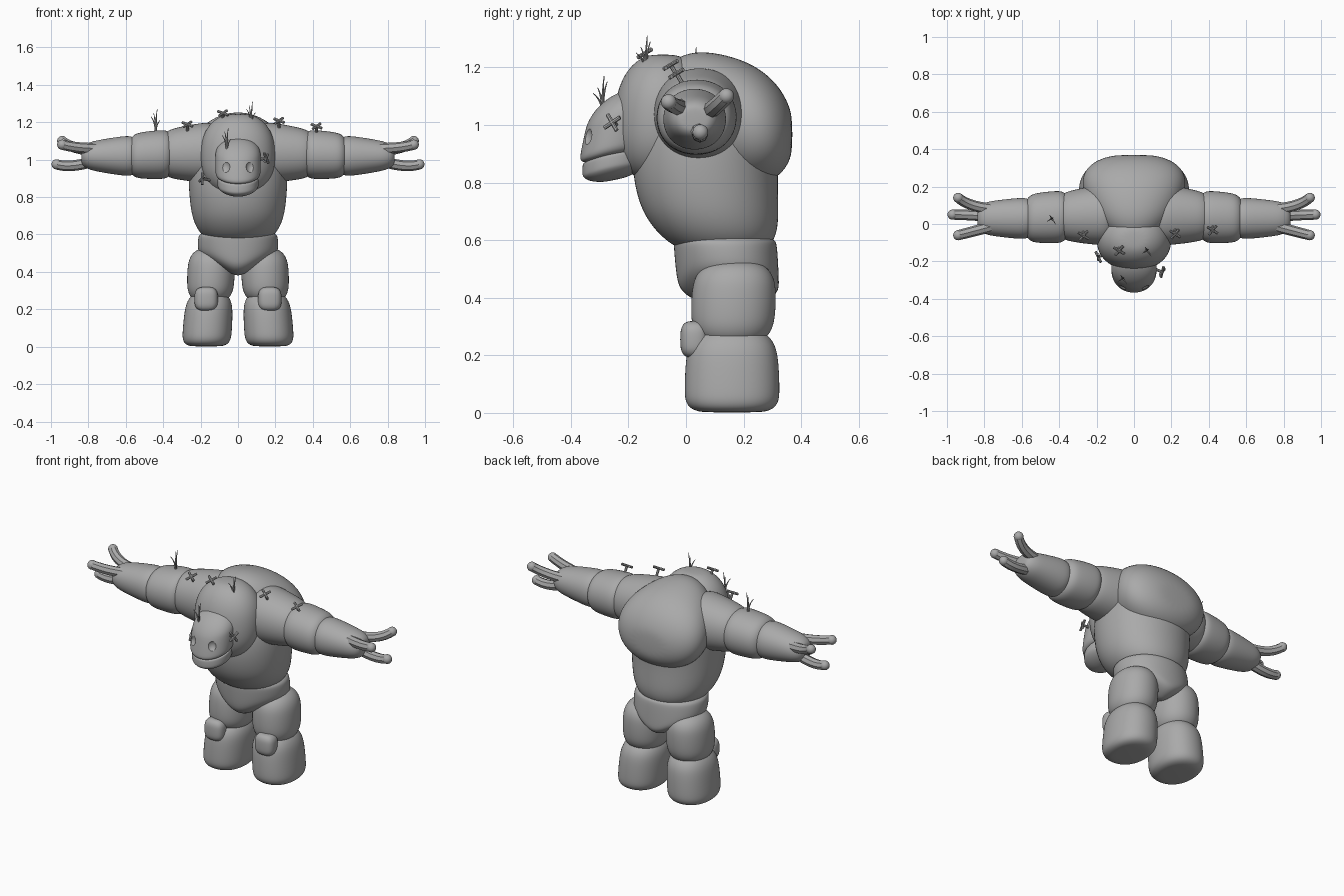
import bpy, bmesh, math
from mathutils import Vector

if "Cube" in bpy.data.objects:
    bpy.data.objects.remove(bpy.data.objects["Cube"])

GREY = (0.4, 0.4, 0.4, 1)
stone = bpy.data.materials.new("stone grey")
stone.use_nodes = True
stone.diffuse_color = GREY
stone.node_tree.nodes["Principled BSDF"].inputs["Base Color"].default_value = GREY


def select(obj):
    bpy.ops.object.select_all(action="DESELECT")
    obj.select_set(True)
    bpy.context.view_layer.objects.active = obj


def finish(obj):
    """Apply modifiers, then colour and smooth the object."""
    select(obj)
    for modifier in list(obj.modifiers):
        bpy.ops.object.modifier_apply(modifier=modifier.name)
    obj.data.materials.clear()
    obj.data.materials.append(stone)
    bpy.ops.object.shade_smooth_by_angle(angle=math.radians(40))


def signed_power(value, exponent):
    return math.copysign(abs(value) ** exponent, value)


def pod(name, axis, start, end, radii, end_radii=None, full=(3, 3), bow=0, square=0.95, warp=None):
    """Swollen body between two points: tapering radii, and a cap fullness for each end.
    The centre line can bow along y; square flattens the sides of the cross-section."""
    start, end = Vector(start), Vector(end)
    across = [Vector(v) for v in ((1, 0, 0), (0, 1, 0), (0, 0, 1))]
    del across["xyz".index(axis)]
    first, last = Vector(radii), Vector(end_radii or radii)
    sides, steps = 16, 14
    bm = bmesh.new()
    rings = []
    for step in range(1, steps):
        theta = math.pi * step / steps
        cap = 2 / full[0 if step * 2 < steps else 1]
        t = (1 - signed_power(math.cos(theta), cap)) / 2
        centre = start.lerp(end, t) + Vector((0, bow * math.sin(math.pi * t), 0))
        size = first.lerp(last, t) * math.sin(theta) ** cap * 1.025
        ring = []
        for i in range(sides):
            turn = math.tau * i / sides
            point = (centre + across[0] * size.x * signed_power(math.cos(turn), square)
                     + across[1] * size.y * signed_power(math.sin(turn), square))
            if warp:
                warp(point)
            ring.append(bm.verts.new(point))
        rings.append(ring)
    for low, high in zip(rings, rings[1:]):
        for i in range(sides):
            j = (i + 1) % sides
            bm.faces.new((low[i], low[j], high[j], high[i]))
    bm.faces.new(rings[0])
    bm.faces.new(rings[-1])
    bmesh.ops.recalc_face_normals(bm, faces=bm.faces)
    mesh = bpy.data.meshes.new(name)
    bm.to_mesh(mesh)
    bm.free()
    obj = bpy.data.objects.new(name, mesh)
    bpy.context.collection.objects.link(obj)
    obj.modifiers.new("round", "SUBSURF").levels = 2
    return obj


def tube(name, strands, radius, tip=1.0):
    """Round strands along curved paths, tapering towards the tip."""
    curve = bpy.data.curves.new(name, "CURVE")
    curve.dimensions = "3D"
    curve.bevel_depth, curve.bevel_resolution = radius, 2
    curve.resolution_u, curve.use_fill_caps = 6, True
    for path in strands:
        spline = curve.splines.new("NURBS")
        spline.points.add(len(path) - 1)
        for i, (point, place) in enumerate(zip(spline.points, path)):
            point.co = (*place, 1)
            point.radius = 1 + (tip - 1) * i / (len(path) - 1)
        spline.use_endpoint_u, spline.order_u = True, len(path)
    obj = bpy.data.objects.new(name, curve)
    bpy.context.collection.objects.link(obj)
    select(obj)
    bpy.ops.object.convert(target="MESH")
    finish(bpy.context.object)


def ball(name, centre, scale):
    bpy.ops.mesh.primitive_uv_sphere_add(segments=24, ring_count=14, location=centre)
    obj = bpy.context.object
    obj.name, obj.scale = name, scale
    return obj


def drop_crotch(point):
    if point.z < 0.55:
        point.z -= max(0, 0.09 - abs(point.x) / 2)


def slope_mouth(point):
    point.z += (point.y + 0.36) / 5 + point.x ** 2


# Trunk: belly, hunched back, neck, and pelvis with a dropped crotch
finish(pod("torso", "z", (0, 0.14, 0.54), (0, 0.13, 1.14), (0.245, 0.235), (0.28, 0.27), bow=-0.07))
finish(pod("hunched_back", "y", (0, -0.1, 1.08), (0, 0.375, 0.965), (0.18, 0.22), (0.34, 0.22),
           full=(2.3, 2.3)))
finish(pod("neck", "z", (0, -0.1, 0.8), (0, -0.08, 1.25), (0.2, 0.16), full=(2.3, 2.3)))
finish(pod("pelvis", "z", (0, 0.16, 0.46), (0, 0.13, 0.62), (0.215, 0.17), (0.215, 0.185),
           full=(3, 5), warp=drop_crotch))

# Head: skull with hollow eye sockets, and a jaw under the mouth line
skull = pod("skull", "z", (0, -0.255, 0.865), (0, -0.205, 1.09), (0.122, 0.12), full=(8, 2),
            warp=slope_mouth)
sockets = [ball("socket_cutter", (x, -0.362, 0.965), (0.033, 0.036, 0.04)) for x in (-0.073, 0.073)]
for socket in sockets:
    cut = skull.modifiers.new("socket", "BOOLEAN")
    cut.operation, cut.object, cut.solver = "DIFFERENCE", socket, "EXACT"
finish(skull)
for socket in sockets:
    bpy.data.objects.remove(socket)
finish(pod("jaw", "z", (0, -0.25, 0.785), (0, -0.25, 0.872), (0.11, 0.11), full=(2, 8),
           warp=slope_mouth))

for s, side in ((1, "left"), (-1, "right")):
    # Arm: three overlapping swollen segments
    finish(pod(f"{side}_shoulder", "x", (s * 0.1, 0.05, 1.04), (s * 0.42, 0.04, 1.03),
               (0.175, 0.175), (0.125, 0.125), full=(4, 4)))
    finish(pod(f"{side}_upper_arm", "x", (s * 0.345, 0.04, 1.03), (s * 0.585, 0.03, 1.02),
               (0.145, 0.137), (0.13, 0.12), full=(4, 4)))
    finish(pod(f"{side}_forearm", "x", (s * 0.53, 0.03, 1.02), (s * 0.84, 0.03, 1.02),
               (0.12, 0.12), (0.085, 0.07), full=(4, 4)))

    # Two bent fingers above a thumb, with blunt round tips
    hand = {"back_finger": [(0.75, 0.08, 1.05), (0.88, 0.09, 1.05), (0.94, 0.14, 1.1)],
            "front_finger": [(0.75, -0.01, 1.06), (0.86, -0.04, 1.06), (0.94, -0.06, 1.08)],
            "thumb": [(0.75, 0.04, 1), (0.89, 0.05, 0.95), (0.97, 0.05, 0.975)]}
    for part, path in hand.items():
        path = [(s * x, y, z) for x, y, z in path]
        tube(f"{side}_{part}", [path], 0.03, tip=0.9)
        finish(ball(f"{side}_{part}_tip", path[-1], [0.027] * 3))

    # Leg: thigh, heavy flat foot and lumpy kneecap
    finish(pod(f"{side}_thigh", "z", (s * 0.15, 0.16, 0.23), (s * 0.14, 0.17, 0.53), (0.127, 0.147)))
    finish(pod(f"{side}_foot", "z", (s * 0.17, 0.16, 0), (s * 0.15, 0.16, 0.3),
               (0.135, 0.17), (0.125, 0.155), full=(5, 3), square=0.9))
    finish(pod(f"{side}_kneecap", "z", (s * 0.17, 0.03, 0.19), (s * 0.17, 0.03, 0.32),
               (0.063, 0.05), square=0.75))

# Four-petalled flowers on short stems, each with a base and a facing direction
up_front, outward = Vector((0, -0.6, 1)), Vector((1, -0.4, 0.2))
mirrored = Vector((-1, -0.4, 0.2))
flowers = [((-0.27, -0.04, 1.15), up_front), ((-0.08, -0.12, 1.21), up_front),
           ((0.22, -0.03, 1.17), up_front), ((0.42, -0.01, 1.14), up_front),
           ((0.11, -0.24, 1), outward), ((-0.15, -0.16, 0.89), mirrored)]
for number, (base, facing) in enumerate(flowers, 1):
    facing = facing.normalized()
    top = Vector(base) + facing * 0.045
    petal = facing.cross(Vector((1, 1, 1))).normalized() * 0.034
    other = facing.cross(petal)
    tube(f"flower_{number}", [[Vector(base), top], [top - petal, top + petal],
                              [top - other, top + other]], 0.0075)

# Tufts of bent grass, with blades growing shorter and leaning further out
tufts = {"arm_tuft": (-0.44, 0.03, 1.15), "neck_tuft": (0.07, -0.14, 1.19),
         "head_tuft": (-0.06, -0.29, 1.05)}
for name, base in tufts.items():
    base = Vector(base)
    blades = []
    for k in range(4):
        turn = 0.6 + k * math.pi / 2
        lean = Vector((math.cos(turn), math.sin(turn), 0)) * (0.01 + k / 100)
        rise = Vector((0, 0, 0.12 - k / 50))
        blades.append([base, base + rise * 0.6 + lean * 0.1, base + rise + lean])
    tube(name, blades, 0.006, tip=0.2)
